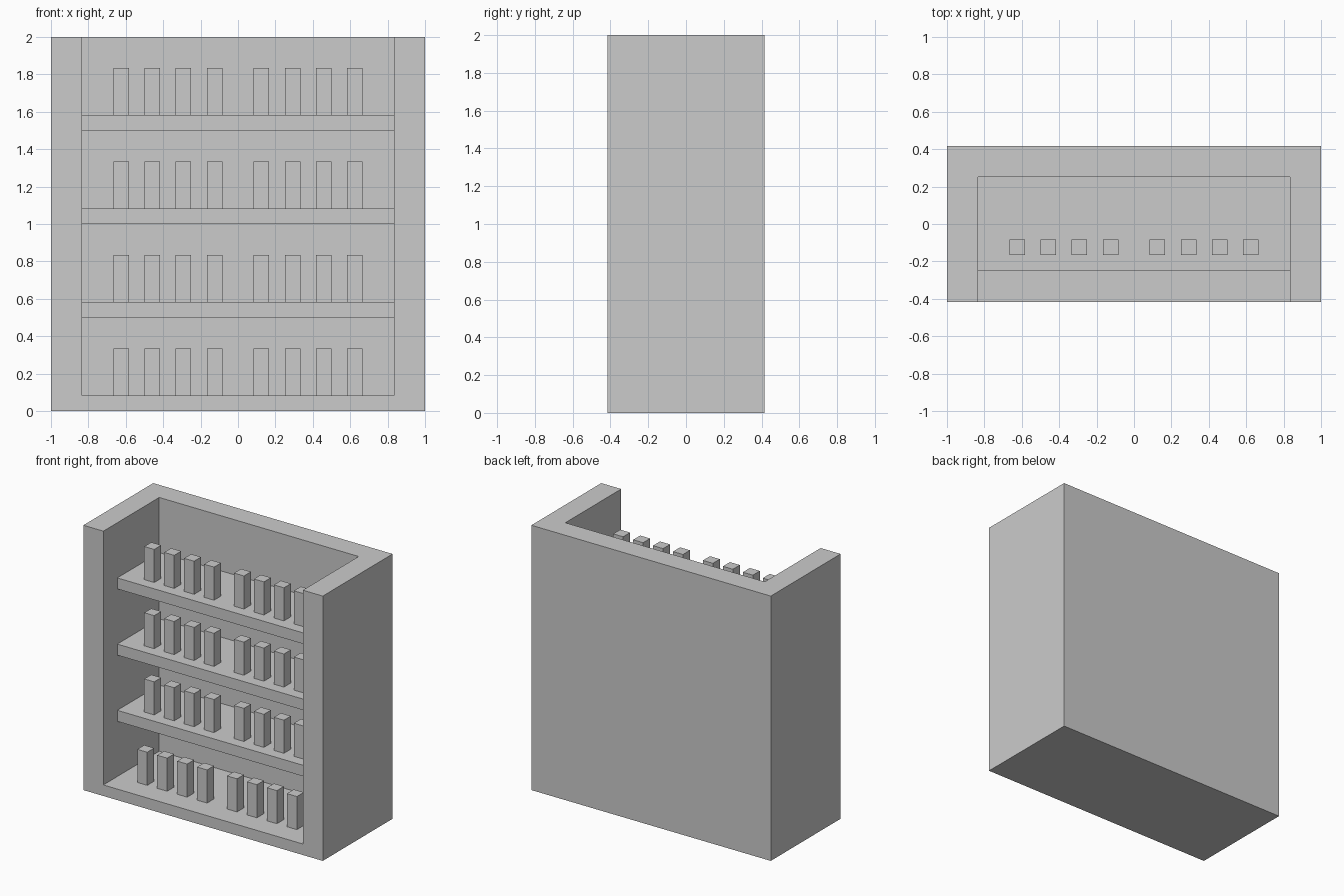
import bpy

if "Cube" in bpy.data.objects:
    bpy.data.objects.remove(bpy.data.objects["Cube"])

U = 1 / 12  # the whole model sits on a 1/12 unit grid


def box(name, x, y, z):
    """Box from (min, max) ranges given in grid units."""
    ranges = (x, y, z)
    bpy.ops.mesh.primitive_cube_add(size=1, location=[(a + b) / 2 * U for a, b in ranges])
    ob = bpy.context.object
    ob.name = name
    ob.scale = [(b - a) * U for a, b in ranges]
    bpy.ops.object.transform_apply(location=False, rotation=False, scale=True)
    return ob


# Case: solid block hollowed from the front and top
case = box("case", (-12, 12), (-5, 5), (0, 24))
cutter = box("case_cutter", (-10, 10), (-7, 3), (1, 26))
cutter.hide_render = True
mod = case.modifiers.new("hollow", "BOOLEAN")
mod.operation = "DIFFERENCE"
mod.solver = "EXACT"
mod.object = cutter
bpy.context.view_layer.objects.active = case
bpy.ops.object.modifier_apply(modifier=mod.name)
bpy.data.objects.remove(cutter)

# Shelves
for i, z in enumerate((6, 12, 18)):
    box(f"shelf_{i + 1}", (-10, 10), (-3, 3), (z, z + 1))

# Bottles: mirrored groups of four; the floor row stands one step further forward
for row, z in enumerate((1, 7, 13, 19)):
    y = -3 if row == 0 else -2
    for x in (1, 3, 5, 7):
        box(f"bottle_right_{row + 1}_{x}", (x, x + 1), (y, y + 1), (z, z + 3))
        box(f"bottle_left_{row + 1}_{x}", (-x - 1, -x), (y, y + 1), (z, z + 3))
